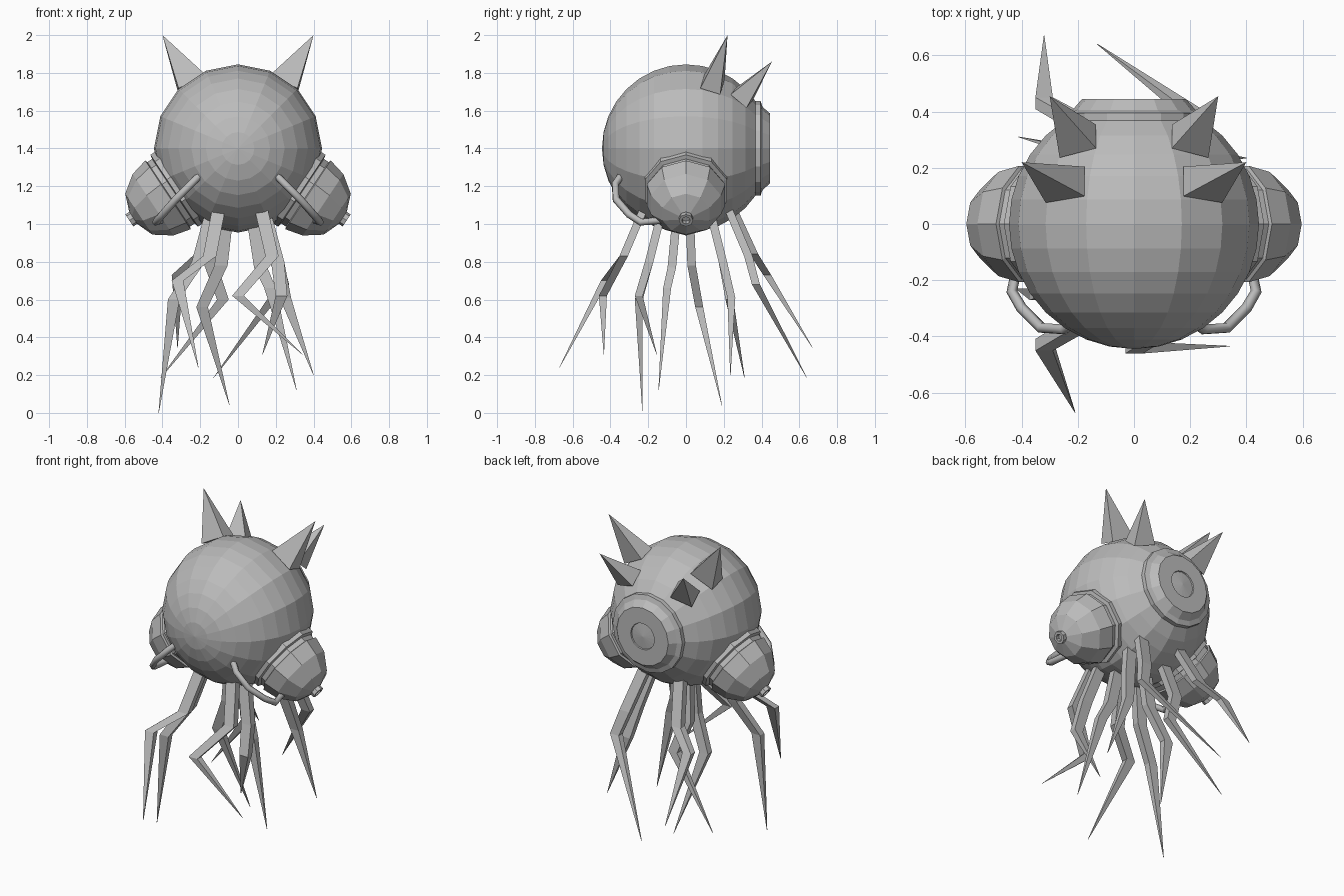
import bpy
import bmesh
from math import cos, sin, tau, pi
from mathutils import Vector, Matrix

if "Cube" in bpy.data.objects:
    bpy.data.objects.remove(bpy.data.objects["Cube"])

grey = bpy.data.materials.new("plain grey")
grey.use_nodes = True
grey.diffuse_color = (0.5, 0.5, 0.5, 1)
grey.node_tree.nodes["Principled BSDF"].inputs["Base Color"].default_value = (0.5, 0.5, 0.5, 1)

CENTRE = Vector((0, 0, 1.4))
RADIUS = 0.445


def finish(bm, name):
    """Turn a bmesh into a flat shaded object."""
    bmesh.ops.recalc_face_normals(bm, faces=bm.faces[:])
    mesh = bpy.data.meshes.new(name)
    bm.to_mesh(mesh)
    bm.free()
    mesh.materials.append(grey)
    obj = bpy.data.objects.new(name, mesh)
    bpy.context.collection.objects.link(obj)
    return obj


def bridge(bm, rings):
    """Join rings of equal length with quads and close both ends."""
    for low, high in zip(rings, rings[1:]):
        n = len(low)
        for i in range(n):
            j = (i + 1) % n
            bm.faces.new((low[i], low[j], high[j], high[i]))
    bm.faces.new(rings[0])
    bm.faces.new(rings[-1])


def lathe(name, profile, axis, side, sides):
    """Spin (radius, distance) pairs around an axis through the body centre."""
    bm = bmesh.new()
    axis = Vector(axis).normalized()
    u = Vector(side).normalized()
    v = axis.cross(u)
    rings = []
    for r, d in profile:
        angles = [tau * i / sides for i in range(sides)]
        rings.append([bm.verts.new(CENTRE + axis * d + (u * cos(a) + v * sin(a)) * r)
                      for a in angles])
    bridge(bm, rings)
    return finish(bm, name)


def spike(name, base, tip, width, depth):
    """Four sided pyramid leaning from base to tip."""
    bm = bmesh.new()
    base, tip = Vector(base), Vector(tip)
    axis = (tip - base).normalized()
    v = axis.cross(Vector((1, 0, 0))).normalized()
    u = v.cross(axis)
    ring = [bm.verts.new(base + u * a * width / 2 + v * b * depth / 2)
            for a, b in ((-1, -1), (1, -1), (1, 1), (-1, 1))]
    point = bm.verts.new(tip)
    bm.faces.new(ring)
    for i in range(4):
        bm.faces.new((ring[i], ring[(i + 1) % 4], point))
    return finish(bm, name)


def leg(name, root, knee, tip):
    """Flat bar with two bends, ending in a long point."""
    bm = bmesh.new()
    root = Vector(root)
    bend = root + Vector((root.x * 0.5, root.y * 0.5, -0.2))
    top = root + Vector((0, 0, 0.06))
    rings = []
    for centre, w, d in ((top, 0.07, 0.045), (bend, 0.07, 0.045),
                         (Vector(knee), 0.062, 0.042), (Vector(tip), 0.002, 0.002)):
        rings.append([bm.verts.new(centre + Vector((a * w / 2, b * d / 2, 0)))
                      for a, b in ((-1, -1), (1, -1), (1, 1), (-1, 1))])
    bridge(bm, rings)
    return finish(bm, name)


def handle(name, points):
    """Bent round tube."""
    curve = bpy.data.curves.new(name, "CURVE")
    curve.dimensions = "3D"
    curve.bevel_depth = 0.02
    curve.bevel_resolution = 1
    curve.use_fill_caps = True
    spline = curve.splines.new("POLY")
    spline.points.add(len(points) - 1)
    for p, co in zip(spline.points, points):
        p.co = (*co, 1)
    curve.materials.append(grey)
    obj = bpy.data.objects.new(name, curve)
    bpy.context.collection.objects.link(obj)
    return obj


# Round body, poles facing front and back
bm = bmesh.new()
bmesh.ops.create_uvsphere(bm, u_segments=16, v_segments=16, radius=RADIUS,
                          matrix=Matrix.Translation(CENTRE) @ Matrix.Rotation(pi / 2, 4, "X"))
finish(bm, "body")

# Stepped round port on the back
lathe("back_port",
      [(0.25, 0.34), (0.25, 0.395), (0.235, 0.4), (0.22, 0.405), (0.185, 0.445),
       (0.085, 0.445), (0.08, 0.425), (0.055, 0.42), (0.05, 0.43)],
      (0, 1, 0), (1, 0, 0), 16)

POD = [(0.19, 0.32), (0.2, 0.36), (0.228, 0.365), (0.228, 0.405), (0.205, 0.41),
       (0.205, 0.44), (0.218, 0.445), (0.195, 0.54), (0.13, 0.63), (0.04, 0.665)]
NOZZLE = [(0.038, 0.64), (0.038, 0.69), (0.022, 0.69), (0.022, 0.665)]
TUBE = [(0.2, -0.34, 1.26), (0.25, -0.375, 1.21), (0.33, -0.37, 1.13),
        (0.4, -0.3, 1.05), (0.435, -0.24, 1.01), (0.41, -0.13, 1.02)]

# Mirrored pods, handles and horns
for s, label in ((1, "left"), (-1, "right")):
    axis, up = (0.83 * s, 0, -0.55), (0.55 * s, 0, 0.83)
    lathe(label + "_pod", POD, axis, up, 10)
    lathe(label + "_pod_nozzle", NOZZLE, axis, up, 8)
    handle(label + "_handle", [(x * s, y, z) for x, y, z in TUBE])
    spike(label + "_top_horn", (0.245 * s, 0.14, 1.74), (0.4 * s, 0.22, 2), 0.16, 0.11)
    spike(label + "_back_horn", (0.2 * s, 0.295, 1.67), (0.3 * s, 0.455, 1.86), 0.14, 0.11)

# Ten dangling legs: root, knee, tip
LEGS = [
    ((-0.1, -0.22, 1.03), (-0.32, -0.43, 0.7), (-0.21, -0.67, 0.24)),
    ((0.12, -0.22, 1.03), (0, -0.44, 0.62), (0.34, -0.435, 0.31)),
    ((-0.14, -0.13, 1), (-0.34, -0.25, 0.6), (-0.42, -0.23, 0)),
    ((0.14, -0.13, 1), (0.23, -0.25, 0.62), (0.13, -0.155, 0.31)),
    ((0.08, -0.05, 0.97), (0.17, -0.1, 0.66), (0.31, -0.145, 0.12)),
    ((-0.06, 0.02, 0.98), (-0.19, 0.07, 0.56), (-0.045, 0.19, 0.04)),
    ((0.14, 0.13, 1), (0.25, 0.24, 0.61), (0.4, 0.235, 0.2)),
    ((-0.1, 0.13, 1), (-0.08, 0.23, 0.6), (-0.41, 0.31, 0.185)),
    ((-0.13, 0.24, 1.04), (-0.32, 0.43, 0.73), (-0.32, 0.67, 0.345)),
    ((0.13, 0.22, 1.03), (0.24, 0.37, 0.68), (-0.13, 0.64, 0.185)),
]
for i, (root, knee, tip) in enumerate(LEGS):
    leg(f"leg_{i + 1}", root, knee, tip)
